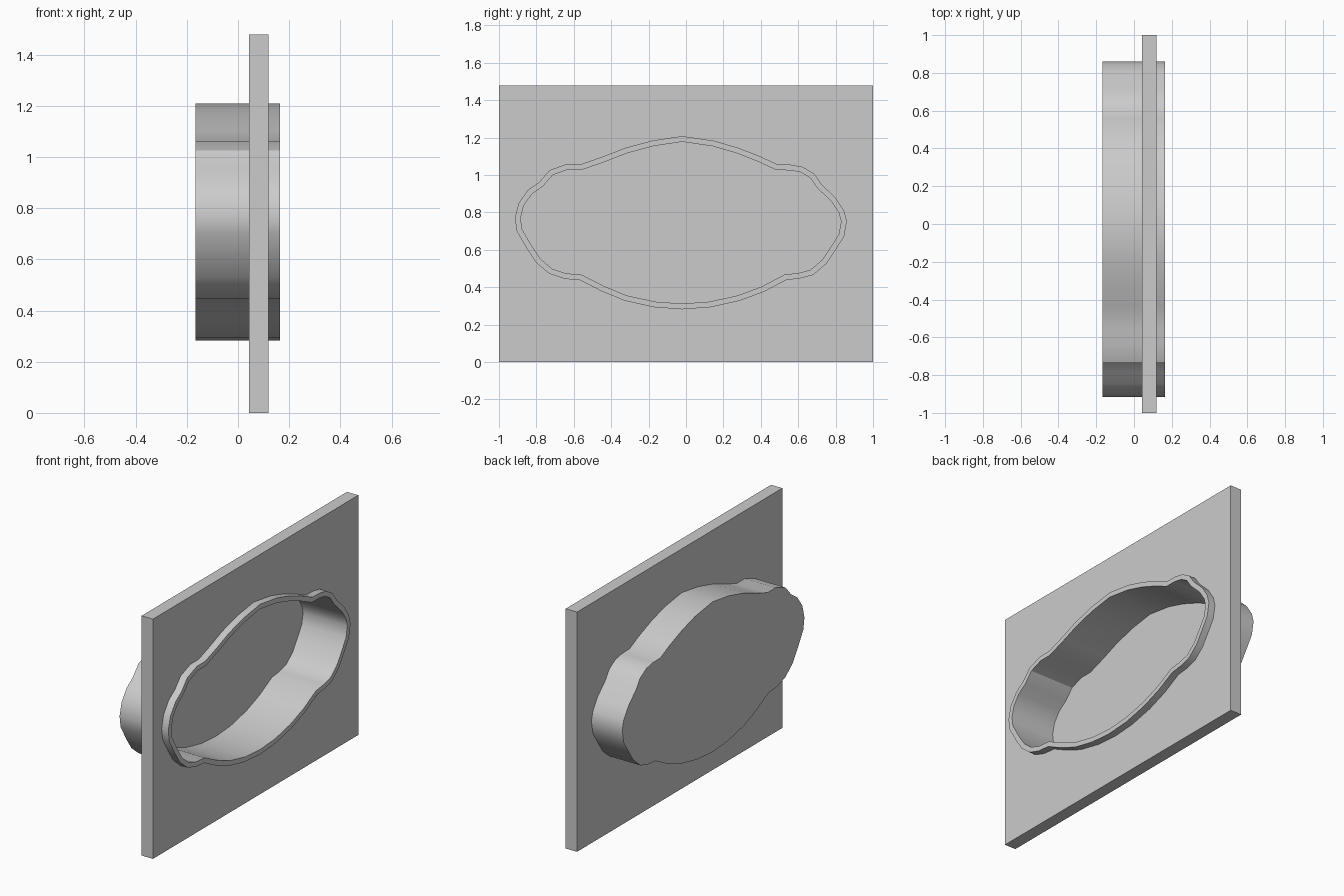
import bpy, bmesh
from mathutils import Vector
from mathutils.geometry import tessellate_polygon

if "Cube" in bpy.data.objects:
    bpy.data.objects.remove(bpy.data.objects["Cube"])

WALL = 0.03                      # basin wall and floor thickness
BACK, FRONT = -0.167, 0.165      # basin extent along x
PLATE_X = (0.043, 0.12)          # panel extent along x

# Outer outline of the scalloped basin as (y, z), clockwise from the top peak
OUTLINE = [Vector(p) for p in [
    (-0.02, 1.208), (0.15, 1.183), (0.28, 1.145), (0.395, 1.10), (0.49, 1.056),
    (0.56, 1.055), (0.625, 1.043), (0.685, 1.007), (0.725, 0.95), (0.80, 0.878), (0.845, 0.81),
    (0.86, 0.752), (0.845, 0.67), (0.80, 0.60), (0.75, 0.525), (0.68, 0.466),
    (0.61, 0.447), (0.535, 0.438), (0.415, 0.375), (0.285, 0.327), (0.13, 0.293),
    (-0.02, 0.282), (-0.17, 0.293), (-0.325, 0.327), (-0.45, 0.378),
    (-0.565, 0.437), (-0.65, 0.445), (-0.73, 0.472), (-0.80, 0.53), (-0.85, 0.605), (-0.905, 0.70),
    (-0.915, 0.77), (-0.895, 0.85), (-0.845, 0.92), (-0.785, 0.962), (-0.73, 1.025),
    (-0.635, 1.06), (-0.555, 1.06), (-0.44, 1.10), (-0.325, 1.145), (-0.18, 1.184)]]


def inset(pts, d):
    """Offset a clockwise outline inward with mitred corners."""
    out = []
    for i, p in enumerate(pts):
        a = (p - pts[i - 1]).normalized()
        b = (pts[(i + 1) % len(pts)] - p).normalized()
        na, nb = Vector((a.y, -a.x)), Vector((b.y, -b.x))
        m = (na + nb).normalized()
        out.append(p + m * d / m.dot(na))
    return out


def loop(bm, pts, x):
    return [bm.verts.new((x, p.x, p.y)) for p in pts]


def bridge(bm, a, b):
    for i in range(len(a)):
        j = (i + 1) % len(a)
        bm.faces.new((a[i], a[j], b[j], b[i]))


def finish(bm, name, smooth):
    bmesh.ops.recalc_face_normals(bm, faces=bm.faces)
    me = bpy.data.meshes.new(name)
    bm.to_mesh(me)
    bm.free()
    ob = bpy.data.objects.new(name, me)
    bpy.context.collection.objects.link(ob)
    if smooth:
        bpy.context.view_layer.objects.active = ob
        ob.select_set(True)
        bpy.ops.object.shade_smooth_by_angle(angle=0.45)
        ob.select_set(False)


# Basin: outer wall, front rim, inner wall, inner floor and back cap
inner = inset(OUTLINE, WALL)
bm = bmesh.new()
rings = [loop(bm, OUTLINE, BACK), loop(bm, OUTLINE, FRONT),
         loop(bm, inner, FRONT), loop(bm, inner, BACK + WALL)]
for a, b in zip(rings, rings[1:]):
    bridge(bm, a, b)
bm.faces.new(rings[0])
bm.faces.new(rings[3])
finish(bm, "recessed_basin", True)

# Panel: rectangle with a hole seated inside the basin wall
hole = inset(OUTLINE, WALL / 2)
rect = [Vector(p) for p in [(-1, 0), (-1, 1.478), (1, 1.478), (1, 0)]]
tris = tessellate_polygon([[p.to_3d() for p in rect], [p.to_3d() for p in hole]])
bm = bmesh.new()
sides = []
for x in PLATE_X:
    r, h = loop(bm, rect, x), loop(bm, hole, x)
    for t in tris:
        bm.faces.new([(r + h)[i] for i in t])
    sides.append((r, h))
bridge(bm, sides[0][0], sides[1][0])
bridge(bm, sides[0][1], sides[1][1])
finish(bm, "wall_panel", False)
